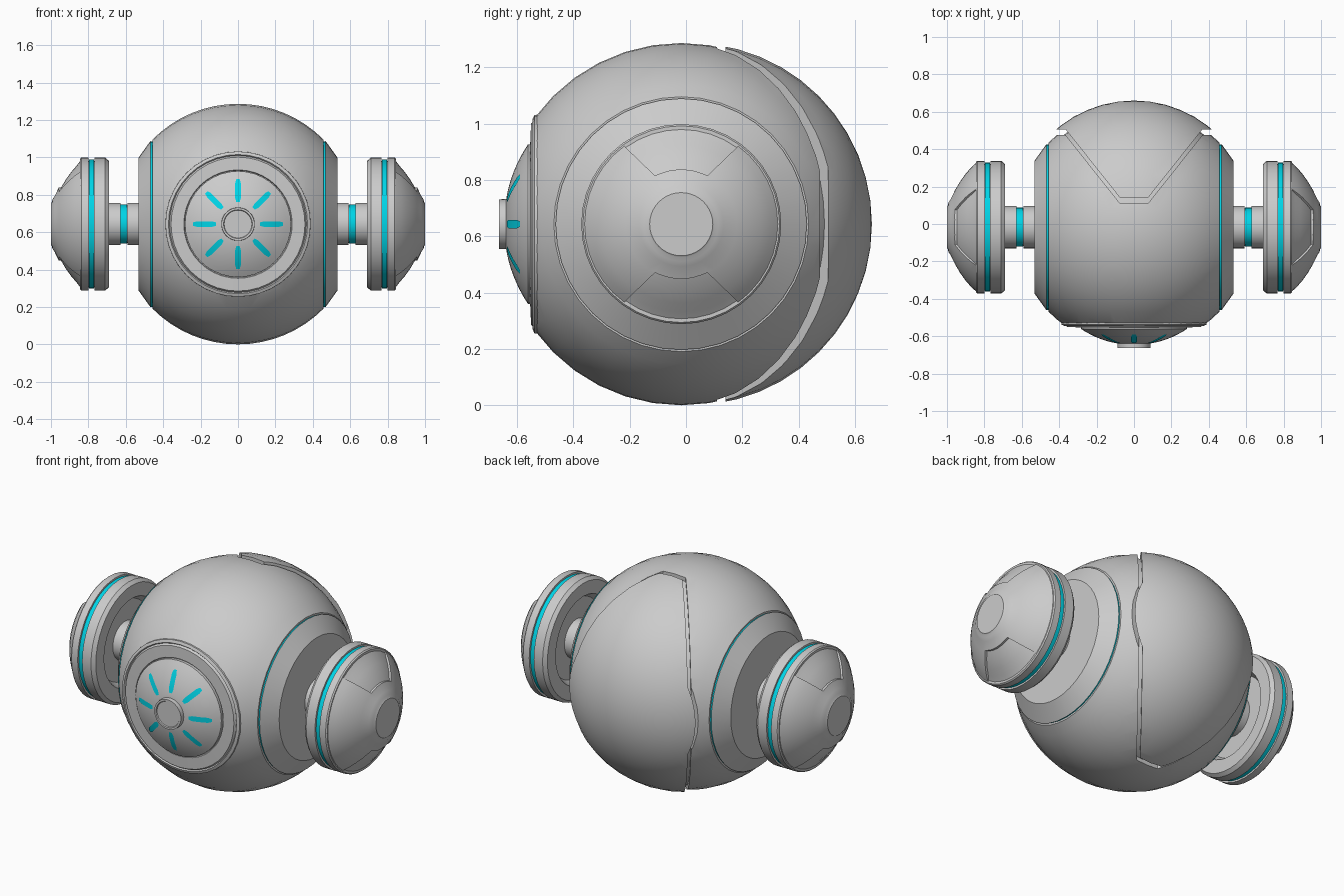
import bpy, bmesh, math
from mathutils import Matrix, Vector

cube = bpy.data.objects.get("Cube")
if cube:
    bpy.data.objects.remove(cube)

CY, CZ, R = -0.017, 0.643, 0.643
SEG = 40


def material(name, rgb):
    m = bpy.data.materials.new(name)
    m.use_nodes = True
    m.diffuse_color = (*rgb, 1)
    m.node_tree.nodes["Principled BSDF"].inputs["Base Color"].default_value = (*rgb, 1)
    return m


GREY = material("light grey", (0.6, 0.6, 0.6))
CYAN = material("cyan glow", (0.0, 0.68, 0.82))


def finish(name, bm, mat, angle=28):
    bmesh.ops.remove_doubles(bm, verts=bm.verts, dist=1e-5)
    bmesh.ops.recalc_face_normals(bm, faces=bm.faces)
    me = bpy.data.meshes.new(name)
    bm.to_mesh(me)
    bm.free()
    me.materials.append(mat)
    shade(me, angle)
    ob = bpy.data.objects.new(name, me)
    bpy.context.collection.objects.link(ob)
    return ob


def shade(me, angle=28):
    me.shade_smooth()
    me.set_sharp_from_angle(angle=math.radians(angle))


def lathe_bm(profile, axis, center=(0, CY, CZ)):
    """Spin (distance along axis, radius) points around an axis."""
    bm = bmesh.new()
    axis, c = Vector(axis), Vector(center)
    up = Vector((0, 0, 1))
    vs = [bm.verts.new(c + axis * a + up * r) for a, r in profile]
    edges = [bm.edges.new(p) for p in zip(vs, vs[1:])]
    bmesh.ops.spin(bm, geom=vs + edges, cent=c, axis=axis,
                   angle=math.tau, steps=SEG, use_merge=True)
    return bm


def lathe(name, profile, axis, mat=GREY):
    return finish(name, lathe_bm(profile, axis), mat)


def prism(name, outline, to_world, low, high):
    """Extrude a closed 2D outline between two heights."""
    bm = bmesh.new()
    f = bm.faces.new([bm.verts.new(to_world(u, v, low)) for u, v in outline])
    ext = bmesh.ops.extrude_face_region(bm, geom=[f])["geom"]
    shift = to_world(0, 0, high) - to_world(0, 0, low)
    bmesh.ops.translate(bm, vec=shift, verts=[g for g in ext if isinstance(g, bmesh.types.BMVert)])
    ob = finish(name, bm, GREY)
    ob.hide_render = True
    return ob


def boolean(ob, cutter, operation):
    """Bake a boolean into the object and discard the cutter."""
    mod = ob.modifiers.new("cut", "BOOLEAN")
    mod.object, mod.operation, mod.solver = cutter, operation, "EXACT"
    deps = bpy.context.evaluated_depsgraph_get()
    me = bpy.data.meshes.new_from_object(ob.evaluated_get(deps))
    ob.modifiers.clear()
    ob.data = me
    bpy.data.objects.remove(cutter)
    shade(me)


# Body: sphere with coned sides, flat hubs and a flat front
def body_profile():
    reach = 0.457
    half = [(0.0, R)]
    for i in range(1, 9):
        t = math.asin(reach / R) * i / 8
        half.append((R * math.sin(t), R * math.cos(t)))
    half += [(0.457, 0.438), (0.467, 0.438), (0.467, 0.446), (0.532, 0.355), (0.532, 0)]
    return [(-a, r) for a, r in half[:0:-1]] + half


def body(name, scale, front):
    bm = lathe_bm([(a * scale, r * scale) for a, r in body_profile()], (1, 0, 0))
    bmesh.ops.remove_doubles(bm, verts=bm.verts, dist=1e-5)
    cut = bmesh.ops.bisect_plane(bm, geom=bm.verts[:] + bm.edges[:] + bm.faces[:],
                                 plane_co=(0, front, 0), plane_no=(0, -1, 0), clear_outer=True)
    rim = [g for g in cut["geom_cut"] if isinstance(g, bmesh.types.BMEdge)]
    bmesh.ops.holes_fill(bm, edges=rim)
    return finish(name, bm, GREY)


def wedge(name, tip, shoulder):
    """V-shaped plan that splits the rear shell from the front shell."""
    half = [(0.075, tip), (0.365, shoulder), (0.8, shoulder), (0.8, 1.2)]
    outline = half + [(-x, y) for x, y in reversed(half)]
    return prism(name, outline, lambda u, v, h: Vector((u, v, h)), -1, 2)


front_shell = body("front_shell", 1.0, -0.53)
boolean(front_shell, wedge("seam_cutter", 0.11, 0.475), "DIFFERENCE")
body("inner_core", 0.965, -0.515)

# Rear shell: slightly offset sphere, trimmed to the V outline
bm = bmesh.new()
bmesh.ops.create_uvsphere(bm, u_segments=SEG, v_segments=24, radius=R,
                          matrix=Matrix.Translation((0, 0.017, CZ)) @ Matrix.Rotation(math.pi / 2, 4, "X"))
rear_shell = finish("rear_shell", bm, GREY)
boolean(rear_shell, wedge("rear_trim", 0.14, 0.505), "INTERSECT")


# Front lamp: collar, dome, hub and glowing rays
def dome_y(r):
    return -0.645 + 0.085 * (r / 0.285) ** 2.2


FRONT = (0, -1, 0)
depth = lambda y: CY - y
lathe("front_collar", [(depth(-0.5), 0), (depth(-0.5), 0.39), (depth(-0.538), 0.388),
                       (depth(-0.545), 0.372), (depth(-0.538), 0.366),
                       (depth(-0.55), 0.358), (depth(-0.553), 0.29),
                       (depth(-0.545), 0.286), (depth(-0.545), 0)], FRONT)
radii = [0.283 - 0.025 * i for i in range(9)]
lathe("front_dome", [(depth(-0.54), 0), (depth(-0.54), 0.283)]
      + [(depth(dome_y(r)), r) for r in radii] + [(depth(-0.64), 0)], FRONT)
lathe("front_hub", [(depth(-0.62), 0), (depth(-0.62), 0.09), (depth(-0.663), 0.088),
                    (depth(-0.663), 0.077), (depth(-0.657), 0.074), (depth(-0.657), 0)], FRONT)
for k in range(8):
    bm = bmesh.new()
    turn = Matrix.Translation((0, 0, CZ)) @ Matrix.Rotation(math.tau * k / 8, 4, "Y")
    rows = []
    for i in range(7):
        r = 0.118 + 0.122 * i / 6
        w = 0.009 if i in (0, 6) else 0.015
        rows.append([bm.verts.new(turn @ Vector((x, dome_y(r) - 0.003, r))) for x in (-w, w)])
    for a, b in zip(rows, rows[1:]):
        bm.faces.new((a[0], a[1], b[1], b[0]))
    bmesh.ops.solidify(bm, geom=bm.faces[:], thickness=0.006)
    finish(f"glow_ray_{k + 1}", bm, CYAN)

# Wheels, axles and glowing bands on both sides
DOME = [(0.845, 0.343), (0.872, 0.318), (0.9, 0.286), (0.93, 0.244), (0.957, 0.198), (0.98, 0.15)]
NOTCH = [(0.093, 0.172), (0.203, 0.278), (0.3, 0.45)]
for side, s in (("left", 1), ("right", -1)):
    axis = (s, 0, 0)
    lathe(side + "_body_glow", [(0.457, 0.43), (0.457, 0.442), (0.467, 0.442), (0.467, 0.43)], axis, CYAN)
    lathe(side + "_axle", [(0.5, 0), (0.5, 0.113), (0.592, 0.113), (0.592, 0.1), (0.628, 0.1),
                           (0.628, 0.113), (0.76, 0.113), (0.76, 0)], axis)
    lathe(side + "_axle_glow", [(0.593, 0.098), (0.593, 0.104), (0.627, 0.104), (0.627, 0.098)], axis, CYAN)
    lathe(side + "_wheel", [(0.735, 0), (0.735, 0.235), (0.69, 0.26), (0.69, 0.338), (0.71, 0.355),
                            (0.768, 0.355), (0.768, 0.338), (0.798, 0.338), (0.798, 0.355),
                            (0.838, 0.355), (0.845, 0.349), (0.845, 0.336)]
          + [(a - 0.009, r - 0.006) for a, r in DOME[1:]]
          + [(0.988, 0.13), (0.992, 0.118), (0.996, 0.112), (0.997, 0)], axis)
    lathe(side + "_wheel_glow", [(0.769, 0.336), (0.769, 0.345), (0.797, 0.345), (0.797, 0.336)], axis, CYAN)
    # Raised side panels of the wheel cap with notches above and below
    panel = lathe(side + "_cap_panel", [(0.83, 0), (0.83, 0.343)] + DOME
                  + [(0.992, 0.132), (0.995, 0.118), (1.0, 0.112), (1.0, 0)], axis)
    arc = [(0.195 * math.sin(t / 10), 0.195 * math.cos(t / 10)) for t in range(-4, 5, 2)]
    for up in (1, -1):
        outline = [(-u, v) for u, v in reversed(NOTCH)] + arc + NOTCH
        cutter = prism("notch_cutter", [(u, v * up) for u, v in outline],
                       lambda u, v, h: Vector((s * h, CY + u, CZ + v)), 0.7, 1.2)
        boolean(panel, cutter, "DIFFERENCE")
